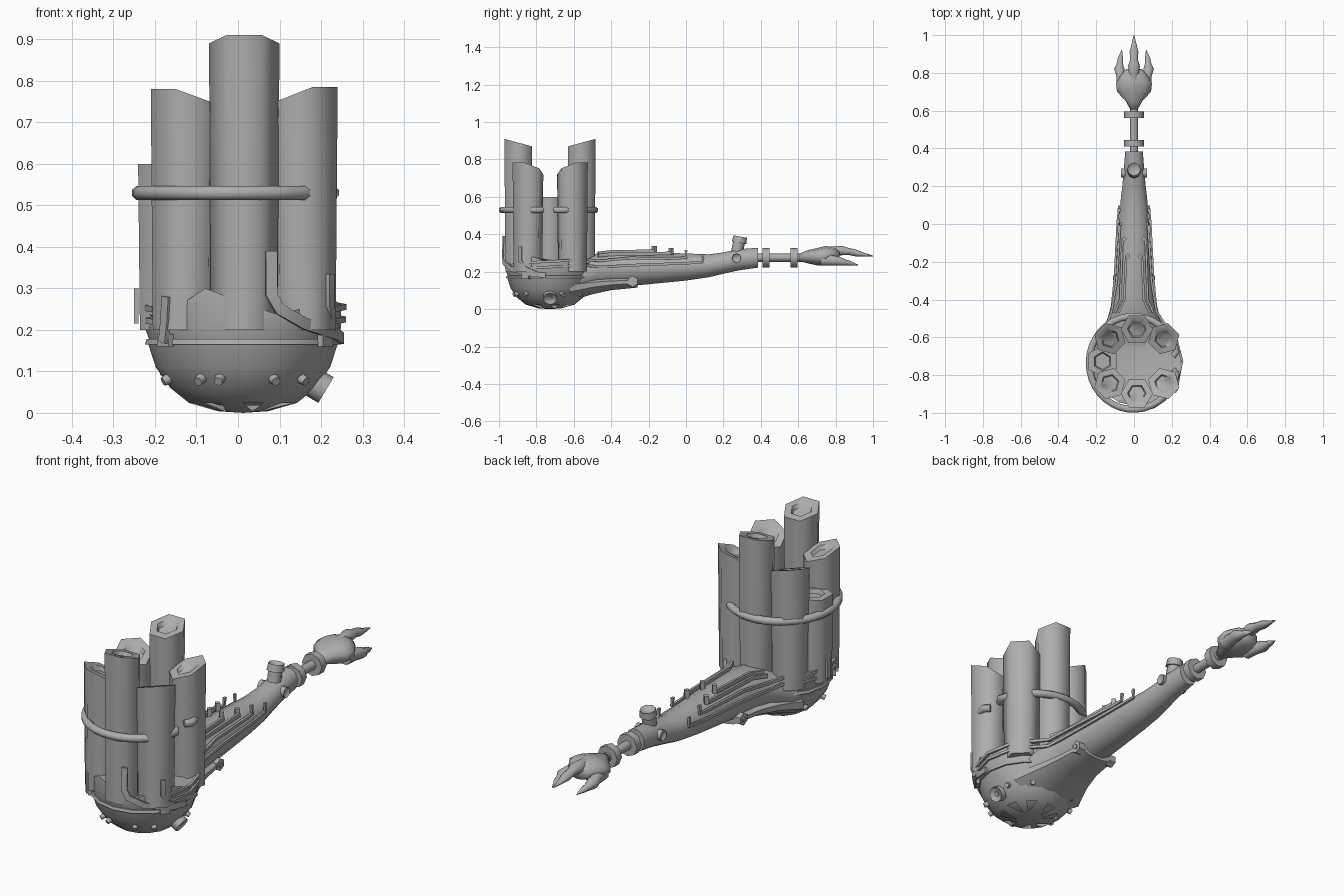
import bpy, bmesh, math
from mathutils import Vector, Matrix

if "Cube" in bpy.data.objects:
    bpy.data.objects.remove(bpy.data.objects["Cube"])

grey = bpy.data.materials.new("metal_grey")
grey.diffuse_color = (0.42, 0.42, 0.42, 1)
grey.use_nodes = True
grey.node_tree.nodes["Principled BSDF"].inputs["Base Color"].default_value = grey.diffuse_color
CX, CY = 0.012, -0.727          # axis of the bowl


def finish(name, bm, angle=50):
    bmesh.ops.recalc_face_normals(bm, faces=bm.faces)
    me = bpy.data.meshes.new(name)
    bm.to_mesh(me)
    bm.free()
    ob = bpy.data.objects.new(name, me)
    bpy.context.collection.objects.link(ob)
    me.materials.append(grey)
    bpy.context.view_layer.objects.active = ob
    ob.select_set(True)
    bpy.ops.object.shade_smooth_by_angle(angle=math.radians(angle))
    ob.select_set(False)
    return ob


def skin(bm, rings, caps=True):
    vr = [[bm.verts.new(p) for p in r] for r in rings]
    n = len(vr[0])
    for a, b in zip(vr, vr[1:]):
        for i in range(n):
            bm.faces.new((a[i], a[(i + 1) % n], b[(i + 1) % n], b[i]))
    if caps:
        bm.faces.new(vr[0])
        bm.faces.new(vr[-1])
    return vr


def loft(name, sections, n=10, angle=50):
    """Sections along y: (x, y, z, half width, half height)."""
    bm = bmesh.new()
    skin(bm, [[(x + w * math.cos((i + .5) * math.tau / n), y, z + h * math.sin((i + .5) * math.tau / n))
               for i in range(n)] for x, y, z, w, h in sections])
    return finish(name, bm, angle)


def prism(name, p0, p1, r0, r1=None, n=8, hole=0):
    p0, p1 = Vector(p0), Vector(p1)
    d = p1 - p0
    bm = bmesh.new()
    m = Matrix.Translation((p0 + p1) / 2) @ d.to_track_quat('Z', 'Y').to_matrix().to_4x4()
    bmesh.ops.create_cone(bm, cap_ends=True, segments=n, radius1=r0,
                          radius2=r0 if r1 is None else r1, depth=d.length, matrix=m)
    if hole:
        bm.faces.ensure_lookup_table()
        top = max(bm.faces, key=lambda f: f.calc_center_median().dot(d))
        bmesh.ops.inset_region(bm, faces=[top], thickness=hole)
        bmesh.ops.translate(bm, verts=top.verts, vec=-d.normalized() * hole)
    return finish(name, bm)


def sweep(name, pts, w, t, n=4, normal=None, angle=50):
    """Ribbon or tube along a polyline; flat side faces away from the core."""
    pts = [Vector(p) for p in pts]
    rings = []
    for i, p in enumerate(pts):
        tan = (pts[min(i + 1, len(pts) - 1)] - pts[max(i - 1, 0)]).normalized()
        out = normal or Vector((p.x - CX, p.y - CY if p.y < -.5 else 0, 0))
        side = tan.cross(out).normalized()
        out = side.cross(tan).normalized()
        f = math.sqrt(2) if n == 4 else 1
        rings.append([p + side * w * f * math.cos((k + .5) * math.tau / n)
                      + out * t * f * math.sin((k + .5) * math.tau / n) for k in range(n)])
    bm = bmesh.new()
    skin(bm, rings)
    return finish(name, bm, angle)


def circle(r, z, n=16):
    return [(CX + r * math.cos(i * math.tau / n), CY + r * math.sin(i * math.tau / n), z) for i in range(n)]


# Bowl with a ring of triangular vents
bm = bmesh.new()
prof = [(.06, .004), (.13, .024), (.175, .06), (.21, .11), (.228, .165), (.236, .165), (.232, .178), (.2, .18)]
vr = skin(bm, [circle(r, z) for r, z in prof], caps=False)
bm.faces.new(vr[0])
for i in range(0, 16, 2):
    a, b, c, d = vr[0][i], vr[0][i + 1], vr[1][i + 1], vr[1][i]
    f = next(f for f in a.link_faces if b in f.verts and c in f.verts)
    bm.faces.remove(f)
    bm.faces.new((a, b, c) if i % 4 else (a, b, d))
for v in vr[0]:
    v.co.z = 0.004
tip = bmesh.ops.poke(bm, faces=[f for f in bm.faces if len(f.verts) == 16])
tip['verts'][0].co.z = 0
finish("bowl", bm)
bm = bmesh.new()
skin(bm, [circle(r * .93, z + .014) for r, z in prof[:5]])
finish("bowl_liner", bm)

# Upper collar with a jagged rim, and the deck inside
bm = bmesh.new()
jag = [.25, .265, .24, .25, .25, .25, .24, .265, .25, .23, .25, .30, .265, .235, .26, .28]
top = [(x, y, jag[i]) for i, (x, y, z) in enumerate(circle(.236, 0))]
low = [(x, y, jag[i] - .01) for i, (x, y, z) in enumerate(circle(.19, 0))]
skin(bm, [circle(.222, .165), circle(.236, .205), top, low])
finish("collar", bm, 40)

# Pipes: x, y, outer top height, inner top height
pipes = [(.015, -.897, .91, .87), (.015, -.557, .91, .87), (-.128, -.845, .78, .72), (.158, -.845, .785, .72),
         (-.128, -.607, .78, .72), (.158, -.607, .785, .72), (-.167, -.727, .6, .6)]
for px, py, hi, lo in pipes:
    ang = round(math.atan2(py - CY, px - CX) / (math.pi / 4)) * math.pi / 4
    o = Vector((math.cos(ang), math.sin(ang), 0))

    def hexa(r, drop=0, base=None):
        pts = []
        for k in range(6):
            a = ang + math.pi / 6 + k * math.pi / 3
            d = Vector((math.cos(a), math.sin(a), 0)) * r
            z = base if base is not None else (hi + lo) / 2 + d.dot(o) / .0735 * (hi - lo) / 2 - drop
            pts.append(Vector((px, py, z)) + d)
        return pts
    bm = bmesh.new()
    skin(bm, [hexa(.08, base=.2), hexa(.085), hexa(.05), hexa(.043, .02)])
    finish("pipe", bm, 62)

# Open clamp band around the pipes
band = [(.205, -.735 + .035, .53)]
for i in range(33):
    a = .24 + i * (math.tau - .48) / 32
    band.append((-.003 + .235 * math.cos(a), -.735 + .247 * math.sin(a), .53))
band.append((.205, -.735 - .035, .53))
sweep("clamp_band", band, .019, .018, n=8, normal=Vector((0, 0, 1)))

# Arm: y, half width, bottom, top
arm = [(-.68, .2, .05, .25), (-.57, .17, .06, .27), (-.48, .13, .095, .30), (-.4, .112, .112, .31),
       (-.25, .1, .125, .31), (0, .083, .15, .3), (.12, .074, .168, .295), (.2, .064, .187, .305),
       (.28, .057, .205, .322), (.385, .048, .22, .33)]
loft("arm", [(0, y, (a + b) / 2, w, (b - a) / 2) for y, w, a, b in arm], 12)

# Underside plate with side brackets
loft("arm_under_plate", [(0, y, z, w, h) for y, z, w, h in
     [(-.62, .11, .195, .07), (-.5, .13, .145, .052), (-.4, .14, .117, .04), (-.26, .147, .1, .033)]], 12)
for s in (-1, 1):
    prism("plate_bracket", (s * .07, -.285, .148), (s * .107, -.285, .148), .03, n=6)
    prism("bracket_bolt", (s * .1, -.285, .148), (s * .112, -.285, .148), .012)

# Bolts and the large side port on the bowl
for deg in (20, 55, 125, 160, 200, 238, 253, 293, 318):
    a = math.radians(deg)
    d = Vector((math.cos(a), math.sin(a), -.5)).normalized()
    c = Vector((CX, CY, .085)) + Vector((math.cos(a), math.sin(a), 0)) * .185
    prism("bowl_bolt", c, c + d * .022, .014, .011)
prism("side_port", (.165, CY, .083), (.212, CY, .055), .036, n=10, hole=.012)
prism("port_core", (.165, CY, .083), (.207, CY, .058), .012, n=8)

# Ribbons over the collar and along the arm, with upturned ends
for s in (-1, 1):
    around = [(CX + s * .243 * math.cos(a), CY + .243 * math.sin(a), .225 + .012 * a)
              for a in (-.9, -.5, 0, .5, .85)]
    sweep("lower_ribbon", around + [(s * .12, -.46, .225), (s * .102, -.28, .235),
          (s * .088, 0, .245), (s * .08, .09, .252), (s * .08, .09, .295)], .007, .005)
    upper = [(x, y, z + .03) for x, y, z in around[1:]]
    sweep("upper_ribbon", upper + [(s * .118, -.46, .258), (s * .092, -.3, .273),
          (s * .077, -.05, .272), (s * .075, .0, .275), (s * .07, .0, .315)], .007, .006)
    for x, y1, z in ((.062, -.06, .298), (.042, -.15, .31)):
        sweep("top_ribbon", [(s * (x + .04), -.47, z - .012), (s * (x + .01), -.4, z - .004), (s * x, y1 - .02, z)],
              .006, .009, normal=Vector((0, 0, 1)))
        prism("ribbon_tab", (s * (x - .01), y1 - .02, z - .01), (s * (x - .01), y1 - .02, z + .028), .014, n=4)
sweep("front_strip", [(.08, -.972, .39), (.08, -.975, .285), (.1, -.972, .25), (.16, -.935, .215),
                      (.235, -.83, .19), (.25, -.75, .18)], .014, .005)
sweep("right_strip", [(.222, -.885, .335), (.222, -.885, .26), (.228, -.86, .22), (.24, -.8, .19)], .010, .005)
sweep("left_strip", [(-.172, -.9, .28), (-.175, -.895, .22), (-.18, -.885, .17)], .012, .006)
sweep("left_tab", [(-.245, -.727, .3), (-.245, -.727, .215)], .012, .005)
for x in (-.175, .21):
    y = CY - math.sqrt(max(.236 ** 2 - (x - CX) ** 2, 0))
    sweep("rim_clip", [(x, y, .19), (x, y, .16)], .022, .008)

# Elbow port and side pivots
prism("elbow_port", (0, .27, .29), (0, .285, .365), .032, n=8)
prism("elbow_port_rim", (0, .284, .355), (0, .29, .388), .04, .036, n=8, hole=.014)
for s in (-1, 1):
    prism("elbow_pivot", (s * .04, .27, .272), (s * .07, .27, .272), .025, n=8, hole=.008)

# Wrist rod and collars
prism("wrist_rod", (0, .37, .275), (0, .64, .275), .022, n=8)
for y, r in ((.41, .053), (.56, .053)):
    prism("wrist_collar", (0, y, .275), (0, y + .036, .275), r, n=8)

# Hand: palm and three claws
loft("palm", [(0, .6, .275, .018, .018), (0, .65, .28, .045, .035), (0, .70, .28, .095, .046),
              (0, .745, .285, .1, .052), (0, .79, .287, .072, .045), (0, .82, .285, .045, .03)], 10, 70)
loft("middle_claw", [(0, .74, .3, .03, .035), (0, .79, .31, .026, .028), (0, .835, .313, .034, .027),
                     (0, .87, .308, .022, .02), (0, .91, .3, .025, .02), (0, .95, .292, .015, .011),
                     (0, 1.0, .284, .002, .002)], 8, 70)
for s in (-1, 1):
    loft("side_claw", [(s * .06, .72, .265, .035, .035), (s * .068, .78, .26, .026, .03),
                       (s * .078, .82, .256, .03, .026), (s * .075, .85, .25, .018, .018),
                       (s * .072, .875, .246, .016, .014), (s * .065, .92, .236, .002, .002)], 8, 70)
